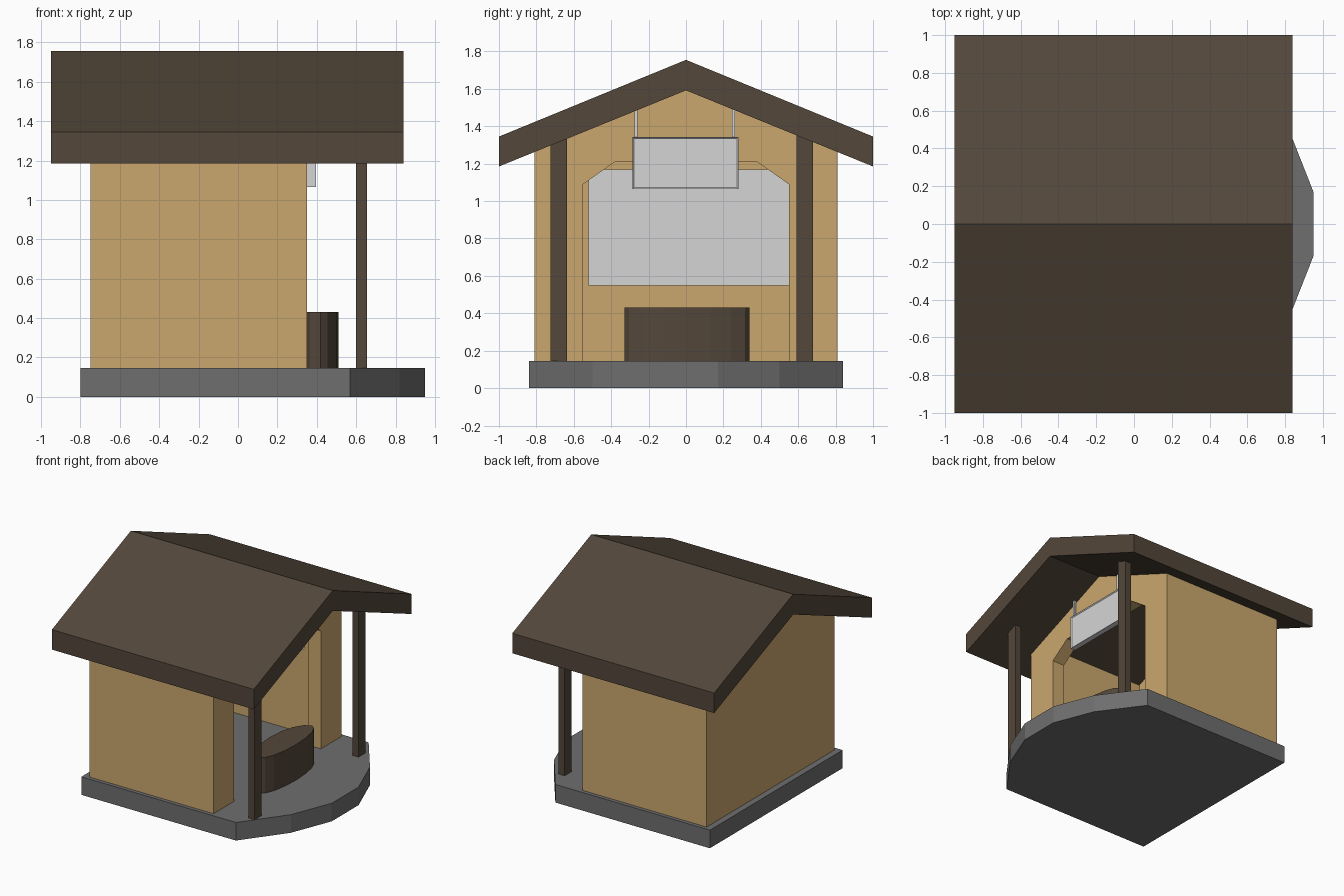
import bpy, bmesh, math
from mathutils import Vector

cube = bpy.data.objects.get("Cube")
if cube:
    bpy.data.objects.remove(cube, do_unlink=True)


def material(name, rgb):
    lin = [((c / 255 + 0.055) / 1.055) ** 2.4 for c in rgb] + [1.0]
    m = bpy.data.materials.new(name)
    m.use_nodes = True
    m.diffuse_color = lin
    m.node_tree.nodes["Principled BSDF"].inputs["Base Color"].default_value = lin
    return m


tan = material("tan_wall", (203, 167, 110))
brown = material("dark_brown_wood", (83, 71, 58))
grey = material("stone_grey", (110, 110, 110))
pale = material("pale_grey", (213, 213, 213))


def prism(name, profile, lo, hi, axis, mat):
    """Extrude a 2D profile along x (profile is y, z) or z (profile is x, y)."""
    bm = bmesh.new()
    if axis == "x":
        verts = [bm.verts.new((lo, a, b)) for a, b in profile]
        step = Vector((hi - lo, 0, 0))
    else:
        verts = [bm.verts.new((a, b, lo)) for a, b in profile]
        step = Vector((0, 0, hi - lo))
    face = bm.faces.new(verts)
    out = bmesh.ops.extrude_face_region(bm, geom=[face])
    moved = [g for g in out["geom"] if isinstance(g, bmesh.types.BMVert)]
    bmesh.ops.translate(bm, verts=moved, vec=step)
    bmesh.ops.recalc_face_normals(bm, faces=bm.faces)
    mesh = bpy.data.meshes.new(name)
    bm.to_mesh(mesh)
    bm.free()
    mesh.materials.append(mat)
    obj = bpy.data.objects.new(name, mesh)
    bpy.context.collection.objects.link(obj)
    return obj


def box(name, x, y, z, mat):
    rect = [(y[0], z[0]), (y[1], z[0]), (y[1], z[1]), (y[0], z[1])]
    return prism(name, rect, x[0], x[1], "x", mat)


def mirrored(half):
    """Complete a y-symmetric outline from its +y half."""
    return half + [(-a, b) for a, b in reversed(half) if a != 0]


def under_roof(y):
    return 1.592 - 0.407 * abs(y)


# Base slab with a faceted bow at the porch end
half = [(-0.8, 0.84), (0.57, 0.84), (0.82, 0.5), (0.95, 0.17)]
prism("base_slab", half + [(x, -y) for x, y in reversed(half)], 0, 0.145, "z", grey)

# Gabled roof
prism("roof", mirrored([(0, 1.755), (1, 1.345), (1, 1.185)]) [:3]
      + [(0, 1.592), (-1, 1.185), (-1, 1.345)], -0.95, 0.84, "x", brown)

# Hollow hut: back wall, side walls and front wall with a chamfered opening
W, T, floor = 0.81, 0.11, 0.145
eave = under_roof(W)
prism("back_wall", [(W, floor), (W, eave), (0, under_roof(0)), (-W, eave), (-W, floor)],
      -0.75, -0.75 + T, "x", tan)
for side, s in (("left", 1), ("right", -1)):
    inner = W - T
    prism(side + "_side_wall",
          [(s * W, floor), (s * W, eave), (s * inner, under_roof(inner)), (s * inner, floor)],
          -0.75 + T, 0.35 - T, "x", tan)
outer = [(W, floor), (W, eave), (0, under_roof(0)), (-W, eave), (-W, floor)]
opening = [(-0.55, floor), (-0.55, 1.09), (-0.38, 1.21),
           (0.38, 1.21), (0.55, 1.09), (0.55, floor)]
prism("front_wall", outer + opening, 0.35 - T, 0.35, "x", tan)

# Pale board on the inner back wall
box("inner_board", (-0.64, -0.62), (-0.52, 0.58), (0.55, 1.17), pale)

# Rounded counter standing in the opening
rim = []
for i in range(16):
    a = math.tau * i / 16
    depth = 0.09 if math.cos(a) > 0 else 0.14
    rim.append((0.42 + depth * math.cos(a), 0.005 + 0.335 * math.sin(a)))
prism("counter", rim, floor, 0.43, "z", brown)

# Porch posts
for name, y0, y1 in (("left_post", 0.59, 0.68), ("right_post", -0.725, -0.635)):
    prism(name, [(y0, 0.12), (y1, 0.12), (y1, under_roof(y1) + 0.01),
                 (y0, under_roof(y0) + 0.01)], 0.6, 0.655, "x", brown)

# Hanging sign with a recessed face
sign = box("hanging_sign", (0.35, 0.395), (-0.285, 0.28), (1.065, 1.342), pale)
bm = bmesh.new()
bm.from_mesh(sign.data)
front = [f for f in bm.faces if f.normal.x > 0.9]
bmesh.ops.inset_region(bm, faces=front, thickness=0.011)
bmesh.ops.translate(bm, verts=front[0].verts[:], vec=(-0.008, 0, 0))
bm.to_mesh(sign.data)
bm.free()
for name, y in (("left_hanger", 0.255), ("right_hanger", -0.267)):
    box(name, (0.365, 0.38), (y - 0.008, y + 0.008), (1.34, under_roof(y) + 0.01), pale)
